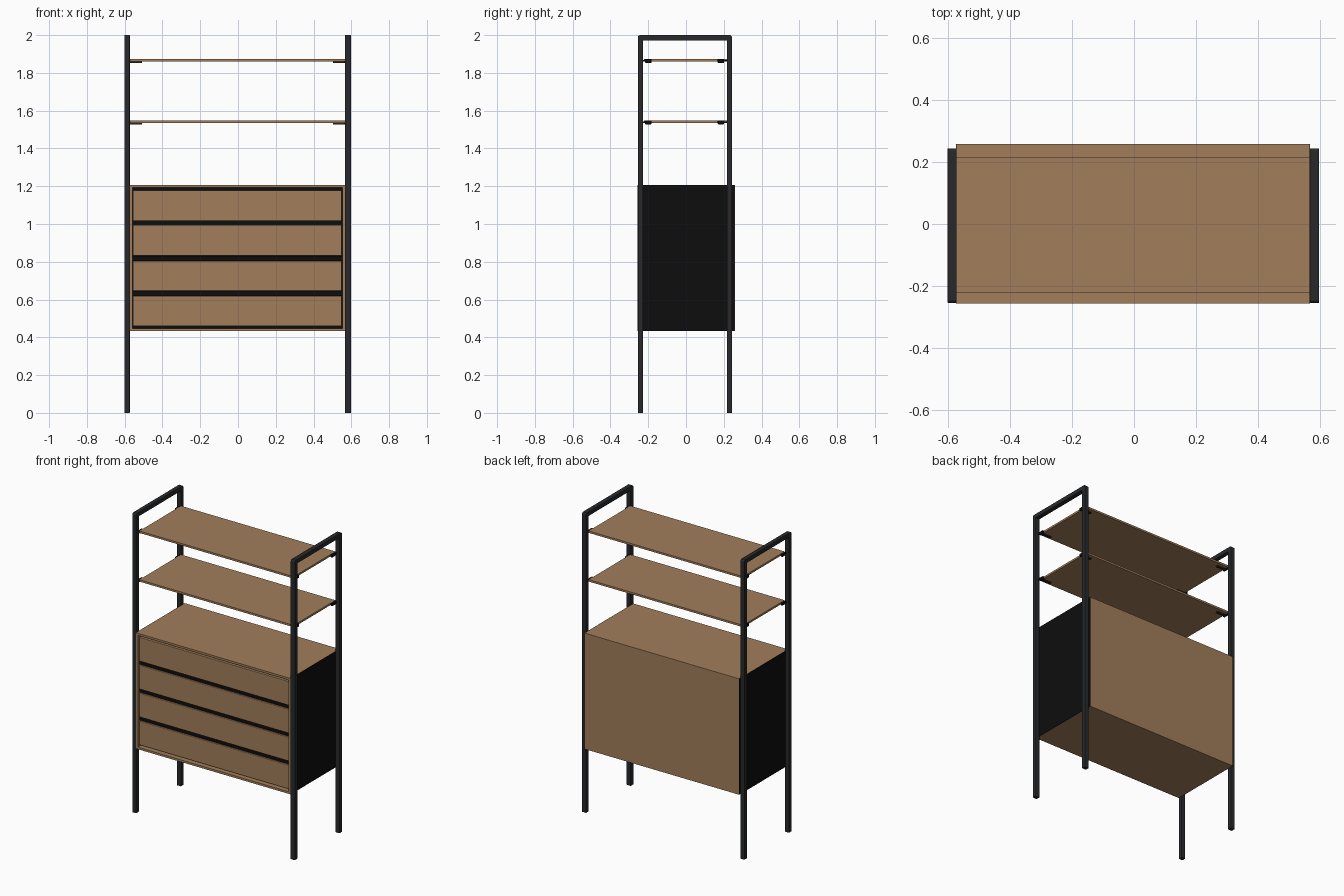
import bpy
import bmesh
from mathutils import Vector

if "Cube" in bpy.data.objects:
    bpy.data.objects.remove(bpy.data.objects["Cube"])


def material(name, rgb):
    m = bpy.data.materials.new(name)
    m.diffuse_color = (*rgb, 1.0)
    m.use_nodes = True
    m.node_tree.nodes["Principled BSDF"].inputs["Base Color"].default_value = m.diffuse_color
    return m


WOOD = material("warm wood", (0.36, 0.21, 0.105))
METAL = material("dark metal", (0.021, 0.022, 0.024))
BLACK = material("black panel", (0.004, 0.004, 0.004))


def finish(name, bm, mat, bevel=0.0):
    mesh = bpy.data.meshes.new(name)
    bmesh.ops.recalc_face_normals(bm, faces=bm.faces)
    bm.to_mesh(mesh)
    bm.free()
    mesh.materials.append(mat)
    obj = bpy.data.objects.new(name, mesh)
    bpy.context.collection.objects.link(obj)
    if bevel:
        mod = obj.modifiers.new("soft edges", 'BEVEL')
        mod.width = bevel
        mod.segments = 2
    return obj


def box(name, x, y, z, mat, bevel=0.0):
    """Box from (min, max) ranges on each axis."""
    bm = bmesh.new()
    bmesh.ops.create_cube(bm, size=1.0)
    for v in bm.verts:
        v.co = Vector([r[0] + (c + 0.5) * (r[1] - r[0])
                       for r, c in zip((x, y, z), v.co)])
    return finish(name, bm, mat, bevel)


def hoop(name, x0, x1):
    """Inverted U of square tube, extruded along x."""
    a, b, t = -0.255, 0.244, 0.028
    profile = [(a, 0), (a, 1.992), (a + 0.008, 2.0), (b - 0.008, 2.0), (b, 1.992),
               (b, 0), (b - t, 0), (b - t, 2 - t), (a + t, 2 - t), (a + t, 0)]
    bm = bmesh.new()
    face = bm.faces.new([bm.verts.new((x0, y, z)) for y, z in profile])
    ext = bmesh.ops.extrude_face_region(bm, geom=[face])
    moved = [g for g in ext["geom"] if isinstance(g, bmesh.types.BMVert)]
    bmesh.ops.translate(bm, verts=moved, vec=(x1 - x0, 0, 0))
    finish(name, bm, METAL, 0.002)


# Side frames
hoop("left_frame", -0.602, -0.573)
hoop("right_frame", 0.567, 0.598)

# Cabinet carcass
L, R, F, B, LO, HI = -0.573, 0.567, -0.257, 0.259, 0.433, 1.207
T = 0.014
box("cabinet_top", (L, R), (F, B), (HI - T, HI), WOOD)
box("cabinet_bottom", (L, R), (F, B), (LO, LO + T), WOOD)
box("cabinet_back", (L, R), (B - T, B), (LO + T, HI - T), WOOD)
box("left_wall", (L, L + T), (F, B - T), (LO + T, HI - T), WOOD)
box("right_wall", (R - T, R), (F, B - T), (LO + T, HI - T), WOOD)
box("left_side_panel", (L - 0.002, L), (F + 0.001, B - 0.001), (LO, HI), BLACK)
box("right_side_panel", (R, R + 0.002), (F + 0.001, B - 0.001), (LO, HI), BLACK)
box("drawer_backing", (L + T, R - T), (F + 0.035, F + 0.045), (LO + T, HI - T), BLACK)

# Four drawer fronts with dark shadow rails between them
for i in range(4):
    z = 0.46 + i * 0.1863
    box(f"drawer_front_{i + 1}", (-0.556, 0.549), (F + 0.009, F + 0.036),
        (z, z + 0.159), WOOD, 0.002)
    if i:
        box(f"drawer_rail_{i}", (L + T, R - T), (F + 0.018, F + 0.036),
            (z - 0.026, z - 0.001), BLACK)

# Two open shelves with clips to the posts
for n, z in enumerate((1.535, 1.86), 1):
    box(f"shelf_{n}", (L, R), (-0.222, 0.217), (z, z + 0.013), WOOD)
    for side, edge, s in (("left", L, -1), ("right", R, 1)):
        for end, y0, y1, post in (("front", -0.216, -0.182, -0.229),
                                  ("back", 0.168, 0.202, 0.218)):
            name = f"{side}_{end}_shelf_{n}"
            xr = sorted((edge, edge - s * 0.065))
            ym = (y0 + y1) / 2
            box(f"{name}_arm", xr, (ym - 0.008, ym + 0.008), (z - 0.007, z), METAL)
            xr = sorted((edge - s * 0.002, edge + s * 0.012))
            box(f"{name}_clip", xr, (y0, y1), (z - 0.007, z + 0.013), BLACK, 0.003)
            box(f"{name}_pin", sorted((edge + s * 0.002, edge + s * 0.010)),
                sorted((ym, post)), (z, z + 0.008), BLACK)
